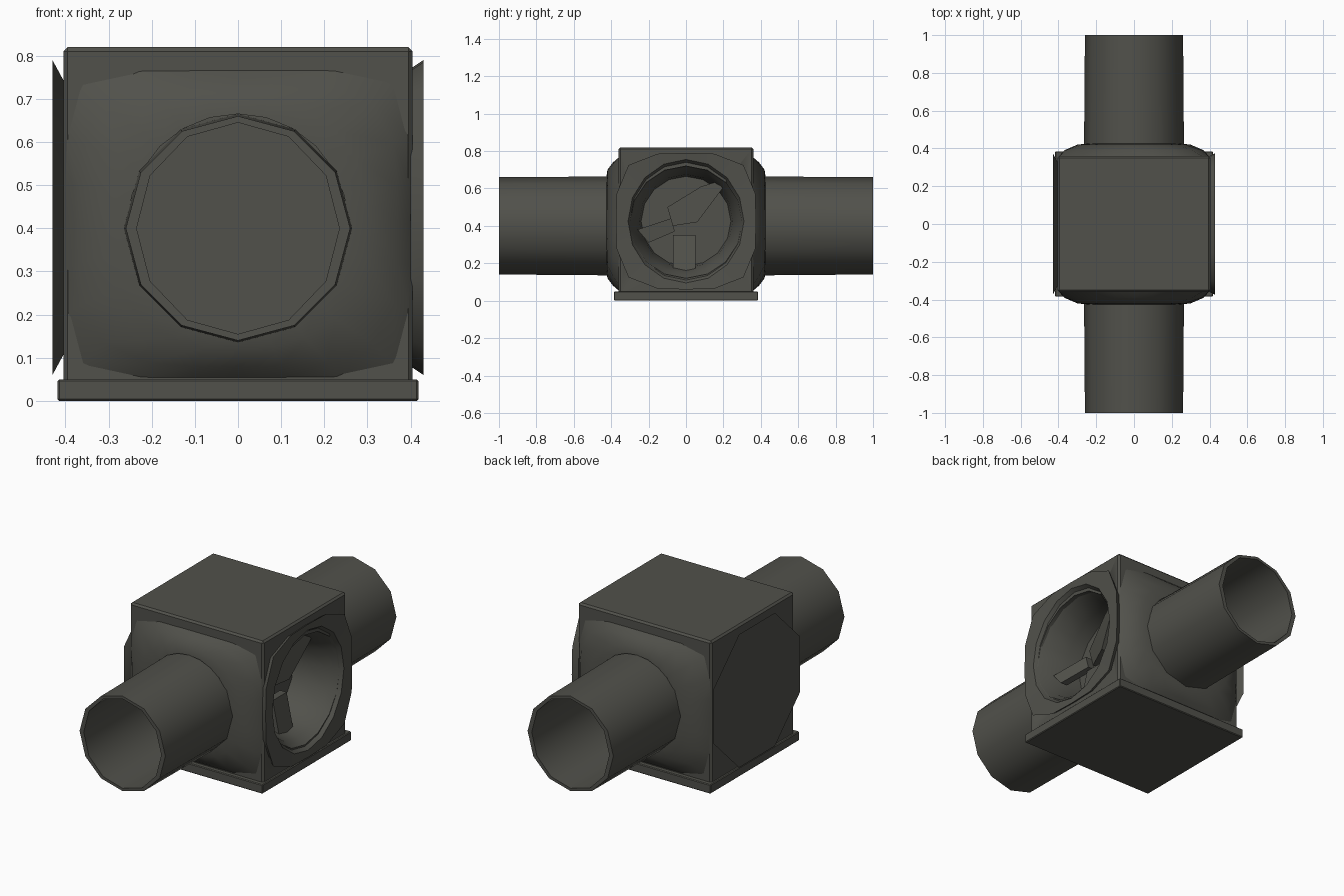
import bpy, bmesh, math
from mathutils import Vector

if "Cube" in bpy.data.objects:
    bpy.data.objects.remove(bpy.data.objects["Cube"])

ZC = 0.40  # height of pipe axis

mat = bpy.data.materials.new("dark grey metal")
mat.diffuse_color = (0.082, 0.082, 0.070, 1)
mat.use_nodes = True
mat.node_tree.nodes["Principled BSDF"].inputs["Base Color"].default_value = mat.diffuse_color


def finish(name, bm, angle=40):
    bmesh.ops.remove_doubles(bm, verts=bm.verts, dist=1e-5)
    bmesh.ops.recalc_face_normals(bm, faces=bm.faces)
    me = bpy.data.meshes.new(name)
    bm.to_mesh(me)
    bm.free()
    ob = bpy.data.objects.new(name, me)
    bpy.context.collection.objects.link(ob)
    me.materials.append(mat)
    bpy.ops.object.select_all(action='DESELECT')
    ob.select_set(True)
    bpy.context.view_layer.objects.active = ob
    bpy.ops.object.shade_smooth_by_angle(angle=math.radians(angle))
    return ob


def loft(name, rings, axis, sign, sides, zc=ZC, turn=0.0, cap_start=False, cap_end=False):
    """Rings are (half width, half height, squareness, distance along axis)."""
    bm = bmesh.new()
    loops = []
    for a, b, n, d in rings:
        loop = []
        for i in range(sides):
            t = 2 * math.pi * (i + turn) / sides
            c, s = math.cos(t), math.sin(t)
            k = (abs(c) ** n + abs(s) ** n) ** (-1 / n)
            u, w = a * c * k, zc + b * s * k
            co = (u, sign * d, w) if axis == 'y' else (sign * d, u, w)
            loop.append(bm.verts.new(co))
        loops.append(loop)
    for p, q in zip(loops, loops[1:]):
        for i in range(sides):
            j = (i + 1) % sides
            bm.faces.new((p[i], p[j], q[j], q[i]))
    if cap_start:
        bm.faces.new(loops[0])
    if cap_end:
        bm.faces.new(loops[-1])
    return finish(name, bm)


def box(name, lo, hi, bevel=0.0):
    bm = bmesh.new()
    bmesh.ops.create_cube(bm, size=1)
    for v in bm.verts:
        v.co = Vector([(lo[i] + hi[i]) / 2 + v.co[i] * (hi[i] - lo[i]) for i in range(3)])
    if bevel:
        bmesh.ops.bevel(bm, geom=bm.edges[:], offset=bevel, segments=1, affect='EDGES')
    return finish(name, bm, 30)


# Central body with a round opening cut in its right side
body = box("junction_body", (-0.405, -0.36, 0.02), (0.405, 0.36, 0.82), 0.01)
cutter = loft("opening_cutter", [(0.30, 0.30, 2, 0.12), (0.30, 0.30, 2, 0.6)],
              'x', 1, 16, zc=0.42, cap_start=True, cap_end=True)
cutter.hide_render = True
mod = body.modifiers.new("opening", 'BOOLEAN')
mod.operation, mod.solver, mod.object = 'DIFFERENCE', 'EXACT', cutter
bpy.ops.object.select_all(action='DESELECT')
bpy.context.view_layer.objects.active = body
body.select_set(True)
bpy.ops.object.modifier_apply(modifier=mod.name)
bpy.data.objects.remove(cutter)

# Base lip
box("base_lip", (-0.418, -0.385, 0), (0.418, 0.385, 0.05), 0.004)

# Front and back: flared collar and hollow pipe
for side, sign in (("front", -1), ("back", 1)):
    loft(side + "_collar", [(0.40, 0.36, 8, 0.355), (0.37, 0.33, 4, 0.39),
                            (0.30, 0.29, 2.4, 0.42), (0.255, 0.255, 2, 0.425)],
         'y', sign, 24, zc=0.41)
    loft(side + "_pipe", [(0.265, 0.265, 2, 0.36), (0.262, 0.262, 2, 0.7), (0.26, 0.26, 2, 1.0),
                          (0.235, 0.245, 2, 1.0), (0.235, 0.245, 2, 0.37)],
         'y', sign, 12, cap_end=True)

# Left side: closed octagonal plate, flaring outward
loft("left_plate", [(0.345, 0.335, 2, 0.40), (0.405, 0.395, 2, 0.43)],
     'x', -1, 8, zc=0.425, turn=0.5, cap_start=True, cap_end=True)

# Right side: flared flange around a dished opening
loft("right_flange", [(0.36, 0.345, 3.5, 0.40), (0.375, 0.365, 3.5, 0.43), (0.31, 0.33, 2, 0.425),
                      (0.28, 0.28, 2, 0.36), (0.25, 0.25, 2, 0.25), (0.24, 0.24, 2, 0.17)],
     'x', 1, 16, zc=0.425, cap_end=True)


# Loose vanes inside the opening, thin plates drawn in the y-z plane
def vane(name, outline, thick):
    bm = bmesh.new()
    f = bm.faces.new([bm.verts.new(p) for p in outline])
    out = bmesh.ops.extrude_face_region(bm, geom=[f])
    for v in out["geom"]:
        if isinstance(v, bmesh.types.BMVert):
            v.co.x -= thick
    return finish(name, bm, 20)


vane("diagonal_vane", [(0.32, 0.24, 0.66), (0.27, 0.08, 0.61), (0.22, -0.10, 0.50),
                       (0.22, -0.07, 0.40), (0.27, 0.06, 0.42)], 0.05)
vane("lower_vane", [(0.26, -0.07, 0.35), (0.26, 0.05, 0.35), (0.30, 0.05, 0.16), (0.30, -0.07, 0.16)], 0.04)
vane("side_vane", [(0.33, -0.26, 0.38), (0.26, -0.08, 0.44), (0.26, -0.06, 0.37), (0.33, -0.20, 0.31)], 0.04)
